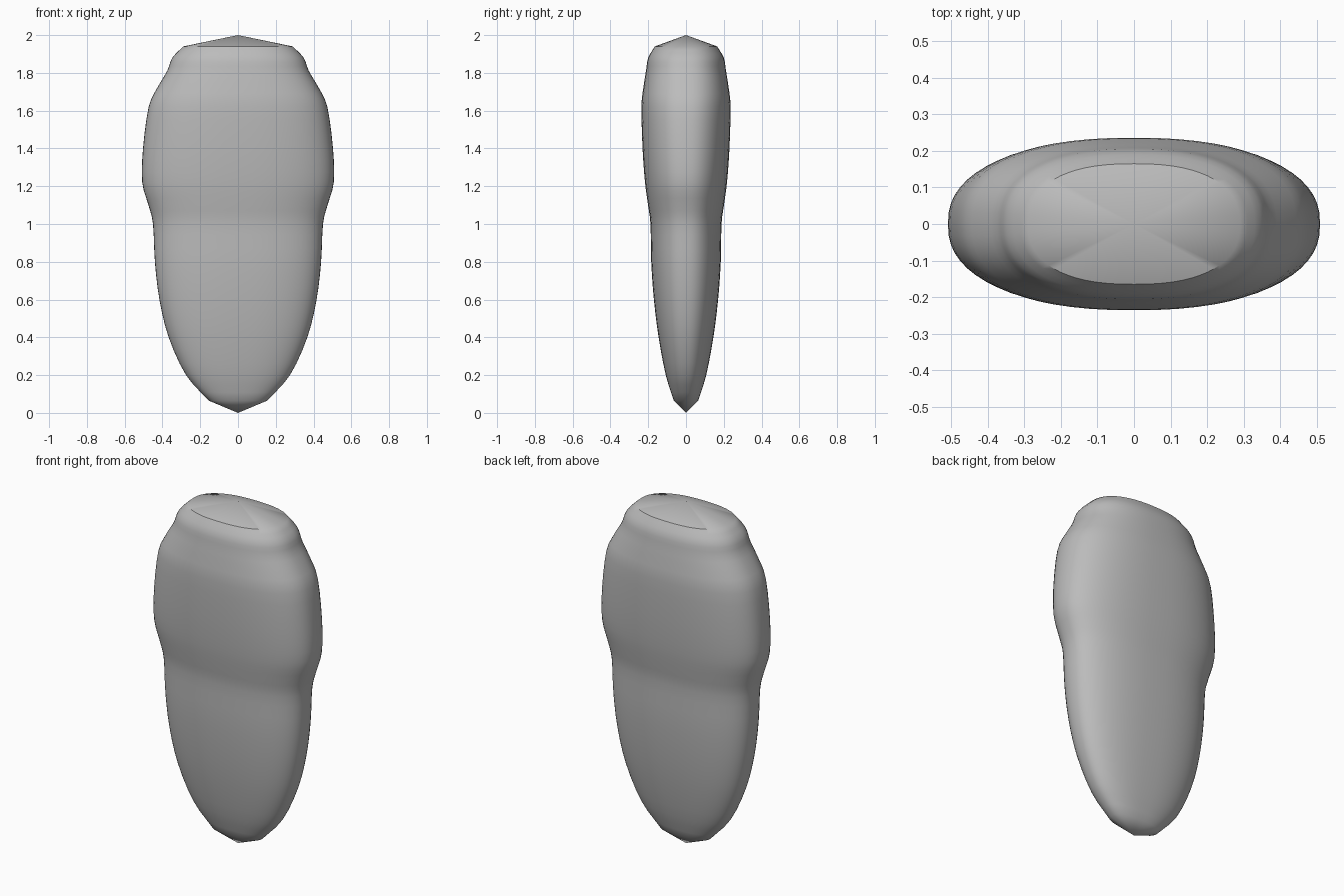
import bpy, bmesh
from math import cos, sin, tau, copysign, radians
from mathutils import Vector

cube = bpy.data.objects.get("Cube")
if cube:
    bpy.data.objects.remove(cube, do_unlink=True)

SEGMENTS = 64
STEPS = 3
ROUNDNESS = 2.4   # superellipse exponent of the cross-section

# Height, half width, half depth
PROFILE = [Vector(p) for p in (
    (0.065, 0.155, 0.065), (0.20, 0.275, 0.107), (0.40, 0.367, 0.145),
    (0.60, 0.416, 0.170), (0.80, 0.440, 0.184), (1.00, 0.450, 0.188),
    (1.10, 0.474, 0.201), (1.22, 0.507, 0.217), (1.40, 0.503, 0.230),
    (1.62, 0.473, 0.236), (1.72, 0.428, 0.226), (1.81, 0.375, 0.212),
    (1.88, 0.348, 0.200), (1.94, 0.290, 0.165))]


def smooth_profile(points):
    """Catmull-Rom curve through the profile points."""
    pts = [points[0] * 2 - points[1]] + points + [points[-1] * 2 - points[-2]]
    out = []
    for a, b, c, d in zip(pts, pts[1:], pts[2:], pts[3:]):
        for i in range(STEPS):
            t = i / STEPS
            out.append((b * 2 + (c - a) * t + (a * 2 - b * 5 + c * 4 - d) * t**2
                        + (b * 3 - a - c * 3 + d) * t**3) / 2)
    return out + [points[-1]]


def rounded(v):
    return copysign(abs(v) ** (2 / ROUNDNESS), v)


bm = bmesh.new()

# Lofted body
rings = []
for z, width, depth in smooth_profile(PROFILE):
    angles = [tau * i / SEGMENTS for i in range(SEGMENTS)]
    rings.append([bm.verts.new((width * rounded(cos(a)), depth * rounded(sin(a)), z))
                  for a in angles])
tip = bm.verts.new((0, 0, 0))
peak = bm.verts.new((0, 0, 2))
for i in range(SEGMENTS):
    j = (i + 1) % SEGMENTS
    for low, high in zip(rings, rings[1:]):
        bm.faces.new((low[i], low[j], high[j], high[i]))
    # Pointed base and shallow conical cap
    bm.faces.new((tip, rings[0][j], rings[0][i]))
    bm.faces.new((peak, rings[-1][i], rings[-1][j]))

mesh = bpy.data.meshes.new("body")
bm.to_mesh(mesh)
bm.free()
body = bpy.data.objects.new("body", mesh)
bpy.context.collection.objects.link(body)

# Plain grey material
grey = bpy.data.materials.new("grey")
grey.use_nodes = True
colour = (0.5, 0.5, 0.5, 1)
grey.diffuse_color = colour
grey.node_tree.nodes["Principled BSDF"].inputs["Base Color"].default_value = colour
mesh.materials.append(grey)

# Smooth sides with a crisp cap rim
bpy.context.view_layer.objects.active = body
body.select_set(True)
bpy.ops.object.shade_smooth_by_angle(angle=radians(35))
